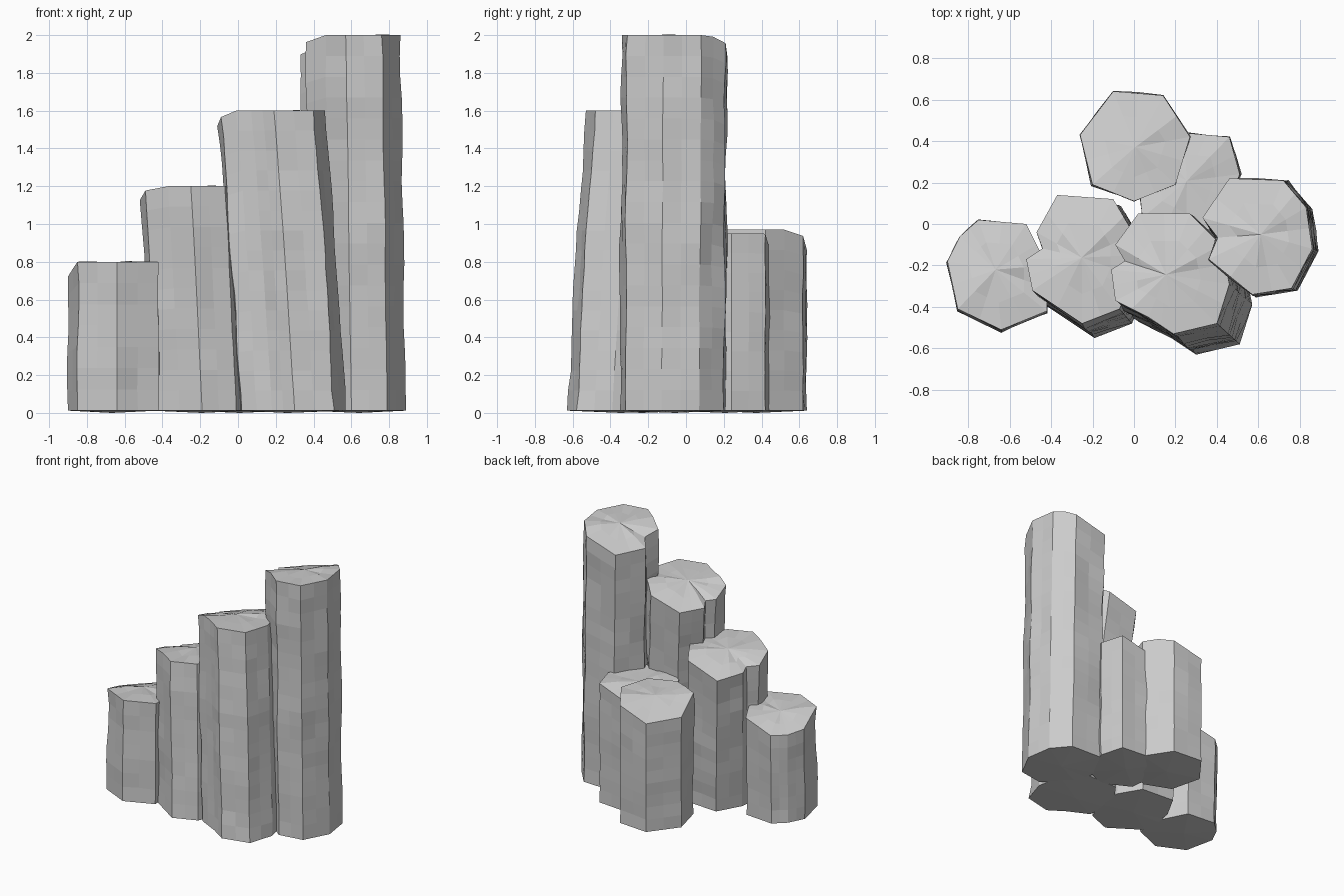
import bpy, bmesh, random
from mathutils import Vector, noise

cube = bpy.data.objects.get("Cube")
if cube:
    bpy.data.objects.remove(cube)

stone = bpy.data.materials.new("grey stone")
stone.use_nodes = True
GREY = (0.6, 0.6, 0.6, 1)
stone.diffuse_color = GREY
stone.node_tree.nodes["Principled BSDF"].inputs["Base Color"].default_value = GREY

BASE = 0.012


def split_edges(points):
    """Corner, then mid-edge point, all the way around the outline."""
    result = []
    for i, p in enumerate(points):
        result += [p, (p + points[(i + 1) % len(points)]) / 2]
    return result


def column(name, height, outline, lean, crack=None, seed=1):
    """Loft a leaning, chipped prism with a sloping, slightly domed top."""
    rng = random.Random(seed)
    corners = [Vector(p) for p in outline]
    centre = sum(corners, Vector((0, 0))) / len(corners)
    ring_points = split_edges(corners)
    count = len(ring_points)
    slope = Vector((0.7, -0.7)) / 0.27
    lean = Vector(lean)

    def top_z(p):
        return height - 0.11 * max(0, -slope.dot(p - centre))

    bm = bmesh.new()
    levels = max(6, round(height / 0.11))
    rings = []
    for level in range(levels + 1):
        t = level / levels
        wobble = 0 if level in (0, levels) else 1
        ring = []
        for i, p in enumerate(ring_points):
            offset = p - centre
            z = BASE + t * (top_z(p) - BASE)
            # broad waves plus small chips in each face
            wave = noise.noise(Vector((i * 0.45 + seed * 9, t * height * 2.6, 0)))
            grow = 1 + wobble * (0.05 * wave + rng.uniform(-0.008, 0.008))
            if i % 2 and wobble:
                grow += rng.uniform(-0.015, 0.01)
            # vertical crack that closes toward the ground
            if i == crack:
                grow -= 0.06 + 0.16 * t * t
            q = centre + offset * grow + lean * (1 - t) ** 0.9
            ring.append(bm.verts.new((q.x, q.y, z)))
        rings.append(ring)
    for low, high in zip(rings, rings[1:]):
        for i in range(count):
            j = (i + 1) % count
            bm.faces.new((low[i], low[j], high[j], high[i]))

    # uneven top: an inner ring and a centre point
    inner = []
    for vert in rings[-1]:
        flat = centre.lerp(vert.co.xy, 0.55)
        z = vert.co.z * 0.5 + height * 0.5 + rng.uniform(-0.012, 0.004)
        inner.append(bm.verts.new((flat.x, flat.y, z)))
    peak = bm.verts.new((centre.x, centre.y, height - 0.01))
    for i in range(count):
        j = (i + 1) % count
        bm.faces.new((rings[-1][i], rings[-1][j], inner[j], inner[i]))
        bm.faces.new((inner[i], inner[j], peak))

    # slightly hollow-edged underside
    foot = centre + lean
    under = bm.verts.new((foot.x, foot.y, 0))
    for i in range(count):
        bm.faces.new((rings[0][(i + 1) % count], rings[0][i], under))

    bmesh.ops.recalc_face_normals(bm, faces=bm.faces)
    mesh = bpy.data.meshes.new(name)
    bm.to_mesh(mesh)
    bm.free()
    mesh.materials.append(stone)
    bpy.context.collection.objects.link(bpy.data.objects.new(name, mesh))


# the stepped front row, from low to tall
column("low_column", 0.8,
       [(-.75, .02), (-.52, 0), (-.42, -.2), (-.42, -.42), (-.64, -.51),
        (-.85, -.41), (-.9, -.18), (-.84, -.06)],
       (0, -.01), seed=1)
column("middle_column", 1.2,
       [(-.37, .14), (-.1, .12), (0, -.05), (0, -.25), (-.07, -.41), (-.25, -.48),
        (-.49, -.32), (-.52, -.17), (-.47, -.04)],
       (.06, -.07), crack=15, seed=2)
column("high_column", 1.6,
       [(.02, .05), (.27, .05), (.42, -.1), (.46, -.29), (.4, -.48), (.19, -.53),
        (.07, -.45), (-.09, -.37), (-.11, -.22), (-.09, -.1)],
       (.11, -.1), crack=17, seed=3)
column("tallest_column", 2.0,
       [(.46, .22), (.72, .21), (.83, .08), (.86, -.12), (.76, -.31), (.57, -.34),
        (.36, -.17), (.33, .03)],
       (.03, -.01), crack=13, seed=4)

# the two short columns behind
column("back_column", 0.97,
       [(-.1, .64), (.14, .62), (.27, .42), (.2, .19), (0, .11), (-.2, .19),
        (-.26, .43)],
       (0, 0), seed=5)
column("inner_back_column", 0.95,
       [(.24, .44), (.46, .42), (.51, .24), (.42, 0), (.25, -.08), (.04, .03),
        (.02, .22), (.1, .4)],
       (0, 0), seed=6)
